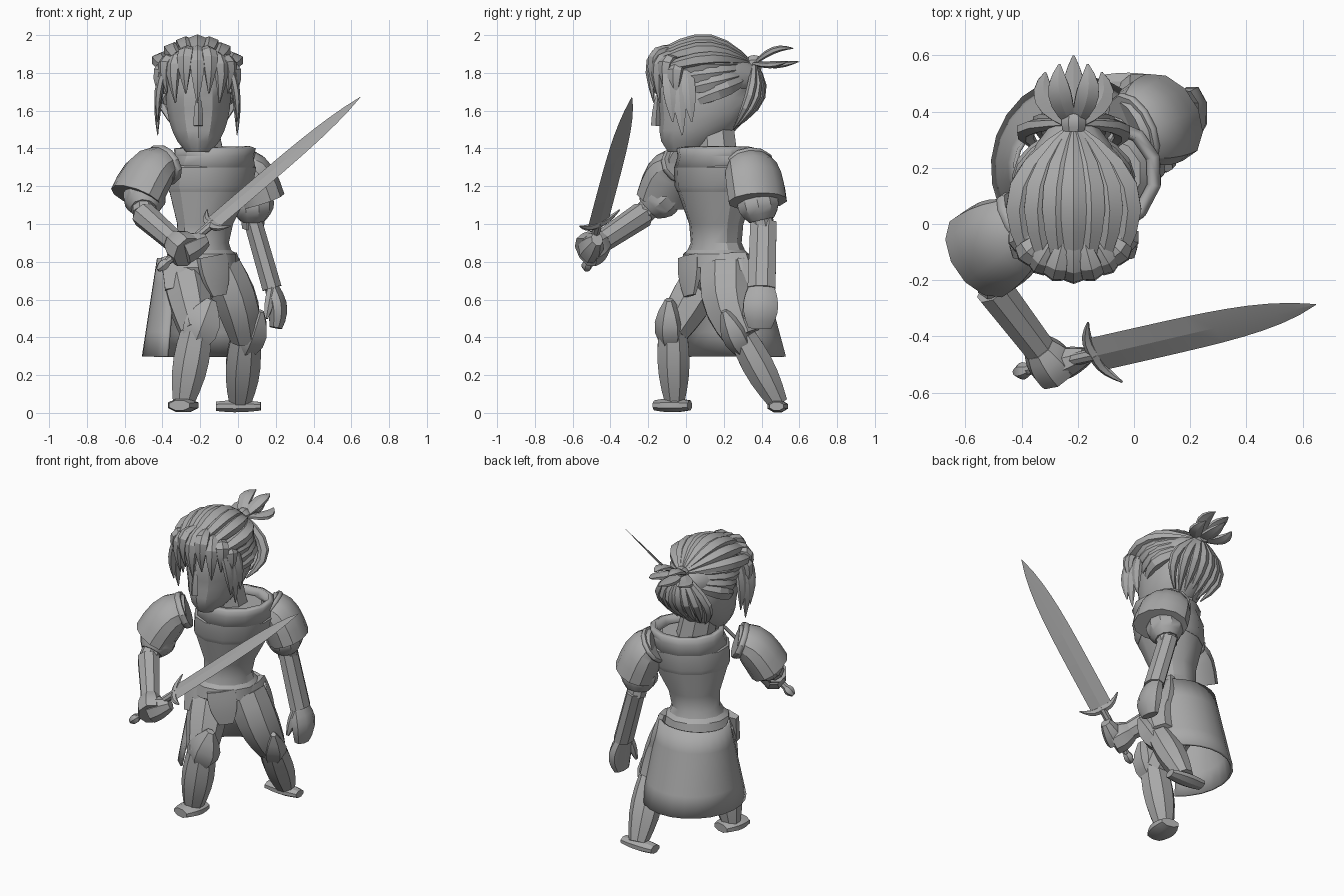
import bpy, bmesh, math
from mathutils import Vector

default_cube = bpy.data.objects.get("Cube")
if default_cube:
    bpy.data.objects.remove(default_cube)

grey = bpy.data.materials.new("plain grey")
grey.use_nodes = True
grey.diffuse_color = (.4, .4, .4, 1)
grey.node_tree.nodes["Principled BSDF"].inputs["Base Color"].default_value = grey.diffuse_color

X, Y, Z = Vector((1, 0, 0)), Vector((0, 1, 0)), Vector((0, 0, 1))
TURN = Vector((.82, .57, 0))     # sideways axis of the twisted torso
FRONT = Vector((.57, -.82, 0))   # direction the torso faces


def finish(name, bm, angle, thickness=0):
    bmesh.ops.recalc_face_normals(bm, faces=bm.faces)
    mesh = bpy.data.meshes.new(name)
    bm.to_mesh(mesh)
    bm.free()
    mesh.materials.append(grey)
    obj = bpy.data.objects.new(name, mesh)
    bpy.context.collection.objects.link(obj)
    if thickness:
        obj.modifiers.new("thickness", 'SOLIDIFY').thickness = thickness
    bpy.ops.object.select_all(action='DESELECT')
    obj.select_set(True)
    bpy.context.view_layer.objects.active = obj
    bpy.ops.object.shade_smooth_by_angle(angle=math.radians(angle))


def tube(name, centres, radii, ref, sides=8, angle=30, axis=None, thickness=0):
    """Loft elliptical rings; the first radius of each lies along ref."""
    bm = bmesh.new()
    rings, last = [], len(centres) - 1
    for i, (centre, (wide, deep)) in enumerate(zip(centres, radii)):
        along = axis or (centres[min(i + 1, last)] - centres[max(i - 1, 0)]).normalized()
        u = (ref - along * ref.dot(along)).normalized()
        v = along.cross(u)
        turns = [math.tau * (k + .5 * (sides > 4)) / sides for k in range(sides)]
        rings.append([bm.verts.new(centre + u * wide * math.cos(a) + v * deep * math.sin(a))
                      for a in turns])
    for low, high in zip(rings, rings[1:]):
        for k in range(sides):
            bm.faces.new((low[k - 1], low[k], high[k], high[k - 1]))
    if not thickness:
        bm.faces.new(rings[0])
        bm.faces.new(rings[-1])
    finish(name, bm, angle, thickness)


def bone(name, start, end, r_start, r_end, swell=0, flat=1, bow=(0, 0, 0), ref=X,
         sides=8, steps=5, angle=30):
    """Tube between two points that may bow aside and swell in the middle."""
    centres, radii = [], []
    for i in range(steps + 1):
        t = i / steps
        arch = math.sin(math.pi * t)
        radius = r_start + (r_end - r_start) * t + swell * arch
        centres.append(start.lerp(end, t) + Vector(bow) * arch)
        radii.append((radius, radius * flat))
    tube(name, centres, radii, ref, sides, angle)


def body(name, rows, flat=.85, thickness=0):
    """Level torso rings from (height, half width); the chest leans to the left."""
    centres = [Vector((-.2 + .13 * max(0, z - .8), .16, z)) for z, width in rows]
    tube(name, centres, [(w, w * flat) for z, w in rows], TURN, 12, 30, Z, thickness)


# Torso, armour bands and neck
body("torso", [(.6, .06), (.7, .17), (.8, .2), (.9, .15), (1, .16), (1.2, .24), (1.3, .25), (1.37, .16)])
body("belt", [(.77, .21), (.84, .195), (.87, .16)])
body("breastplate_band", [(1.17, .23), (1.2, .245), (1.3, .25), (1.33, .21)])
body("collar", [(1.3, .24), (1.36, .22), (1.4, .23)], .9, .035)
bone("neck", Vector((-.17, .17, 1.28)), Vector((-.21, .15, 1.52)), .12, .11)

# Head, narrowing to the chin
centres, radii = [], []
for i in range(11):
    t = i / 10
    width = .175 * math.sin(math.pi * (.04 + .9 * t)) ** .47
    centres.append(Vector((-.21, .1 * min(1, 3 * t), 1.38 + .57 * t)))
    radii.append((width, width * 1.42))
tube("head", centres, radii, X, 14, axis=Z)
bone("nose", Vector((-.21, -.15, 1.68)), Vector((-.21, -.16, 1.52)), .01, .025, .005, sides=4, angle=10)

# Hair swept over the crown and round the temples to the tie
HAIR_X = -.215
TIE = Vector((HAIR_X, .36, 1.85))
bone("hair_cap", Vector((HAIR_X, -.05, 1.8)), Vector((HAIR_X, .37, 1.77)), .1, .07, .1, .9, sides=12)


def lock(name, start, end, bow, width, ref=X, flat=.7, root=.02):
    bone(name, Vector(start), Vector(end), root, .004, width, flat, bow, ref, 6, 6, 25)


for i in range(-3, 4):
    f = i / 3
    lock("crown_lock", (HAIR_X + .16 * f, -.1, 1.92 - .09 * f * f), TIE,
         (.1 * f, 0, .08 - .045 * f * f), .035, root=.035)
    lock("nape_lock", TIE, (HAIR_X + .1 * f, .25, 1.5), (.12 * f, .09 - .06 * f * f, 0), .025)
for side in (-1, 1):
    for k in range(4):
        lock("temple_lock", (HAIR_X + side * .16, .04 * k - .05, 1.84 - .06 * k), TIE - Z * .02 * k,
             (side * .09, 0, 0), .03, Z, root=.035)
    for k in range(3):
        y = .05 * k - .1
        lock("side_lock", (HAIR_X + side * .16, y, 1.87), (HAIR_X + side * .21, y + .03, 1.54 - .07 * (k % 2)),
             (side * .02, 0, 0), .03, Y, .5)

# Fringe fanned around the forehead
for i in range(-4, 5):
    sx, cy = math.sin(i * .31), math.cos(i * .31)
    lock("fringe_lock", (HAIR_X + sx * .13, -.07 * cy, 1.94 - .11 * sx * sx),
         (HAIR_X + sx * .2, -.17 * cy, 1.64 + .05 * (i % 2)),
         (.05 * sx, -.06 * cy, .07), .034, Vector((cy, sx, 0)), .65)

# Tied tuft
bone("hair_tie", TIE - Y * .03, TIE + Y * .04, .04, .035, .01)
for i in range(-2, 3):
    lift = .05 if i % 2 else -.02
    lock("tuft_lock", TIE + X * .01 * i, (HAIR_X + .05 * i, .6 - .03 * abs(i), 1.88 + lift),
         (.02 * i, 0, lift * .6), .035, flat=.4)

# Arms and layered shoulder armour
right_elbow, right_wrist = Vector((-.5, -.23, 1.05)), Vector((-.34, -.44, .91))
left_elbow, left_wrist = Vector((.08, .41, .98)), Vector((.18, .4, .66))
for side, inner, hem, elbow in (
        ("right", Vector((-.38, 0, 1.32)), Vector((-.54, -.11, 1.14)), right_elbow),
        ("left", Vector((-.01, .33, 1.32)), Vector((.11, .38, 1.12)), left_elbow)):
    shoulder = inner.lerp(hem, .7)
    bone(side + "_shoulder_shell", inner, hem, .11, .17, .02, .75, Z * .05, FRONT, 12)
    bone(side + "_shoulder_rim", inner, inner.lerp(hem, .2) + Z * .02, .135, .13, .01, .8, ref=FRONT, sides=12)
    bone(side + "_lower_plate", shoulder, shoulder.lerp(elbow, .8), .08, .07, .04, ref=FRONT, sides=10)
    bone(side + "_upper_arm", shoulder, elbow, .075, .06, ref=FRONT)

bone("right_bracer", right_elbow, right_wrist, .07, .06, ref=Z)
bone("right_gauntlet", right_wrist, Vector((-.27, -.53, .85)), .065, .09, .015, .9, ref=Z)
bone("right_fingers", Vector((-.29, -.51, .86)), Vector((-.17, -.47, .92)), .08, .04, .01, .8, ref=Z)
bone("left_bracer", left_elbow + Z * .03, left_wrist, .075, .08, flat=.7, ref=Y)
bone("left_hand", left_wrist, Vector((.2, .39, .45)), .075, .065, .03, .55, (.02, 0, 0), Y)
bone("left_thumb", left_wrist - Y * .05, Vector((.15, .31, .5)), .025, .01, .01, sides=6)

# Sword held across the body
BLADE = Vector((.75, .17, .64)).normalized()
EDGE = Vector((-.46, .8, .33)).normalized()
HILT = Vector((-.14, -.465, 1))
centres, radii = [], []
for i in range(12):
    t = i / 11
    centres.append(HILT + BLADE * 1.05 * t)
    radii.append((.002 + .066 * (1 - t ** 5), .001 + .011 * (1 - t)))
tube("sword_blade", centres, radii, EDGE, 4, 10)
for side in (-1, 1):
    bone("sword_guard", HILT, HILT + EDGE * side * .13 + BLADE * .05, .026, .004, .005, .8,
         BLADE * -.02, BLADE, 6)
bone("sword_grip", HILT - BLADE * .35, HILT, .02, .024, ref=EDGE)
bone("sword_pommel", HILT - BLADE * .38, HILT - BLADE * .31, .012, .02, .015, ref=EDGE, sides=6)

# Skirt wrapped around the back, open at the front
bm = bmesh.new()
previous = None
for i in range(5):
    t = i / 4
    wide, deep = .23 + .08 * t, .19 + .14 * t
    arc = [math.radians(25 + 15 * k) for k in range(15)]
    row = [bm.verts.new((wide * math.cos(a) - .2, .2 + deep * math.sin(a), .82 - .52 * t)) for a in arc]
    if previous:
        for k in range(1, len(row)):
            bm.faces.new((previous[k - 1], previous[k], row[k], row[k - 1]))
    previous = row
finish("skirt", bm, 30, .015)

# Hip plates over the thighs
bone("front_hip_plate", Vector((-.14, .02, .83)), Vector((-.1, .02, .62)), .1, .05, .02, .3, ref=TURN, sides=6)
bone("right_hip_plate", Vector((-.32, .04, .83)), Vector((-.3, 0, .66)), .1, .1, flat=.35, sides=6)
bone("left_hip_plate", Vector((-.04, .23, .84)), Vector((.02, .26, .58)), .1, .1, .02, .35, ref=Y, sides=6)

# Legs: thigh, knee guard, greave and foot
right_knee, right_ankle = Vector((-.22, -.07, .43)), Vector((-.29, -.06, .05))
left_knee, left_ankle = Vector((.04, .3, .4)), Vector((.01, .49, .05))
bone("right_thigh", Vector((-.29, .12, .75)), right_knee, .12, .09, .015)
bone("right_knee_guard", Vector((-.14, -.09, .6)), Vector((-.25, -.08, .31)), .03, .03, .08, .75, sides=6)
bone("right_greave", right_knee, right_ankle, .09, .06, .025, .9)
bone("right_foot", Vector((-.27, .02, .04)), Vector((-.31, -.165, .04)), .06, .06, .025, .47)
bone("left_thigh", Vector((-.09, .21, .76)), left_knee, .12, .085, .015, 1.2, (.02, -.03, 0))
bone("left_knee_guard", Vector((.12, .2, .54)), Vector((.02, .33, .28)), .02, .02, .07, .85, sides=6)
bone("left_greave", left_knee, left_ankle, .085, .06, .025, .9)
bone("left_foot", Vector((-.115, .49, .035)), Vector((.12, .48, .035)), .045, .04, .015, .6, ref=Y)
